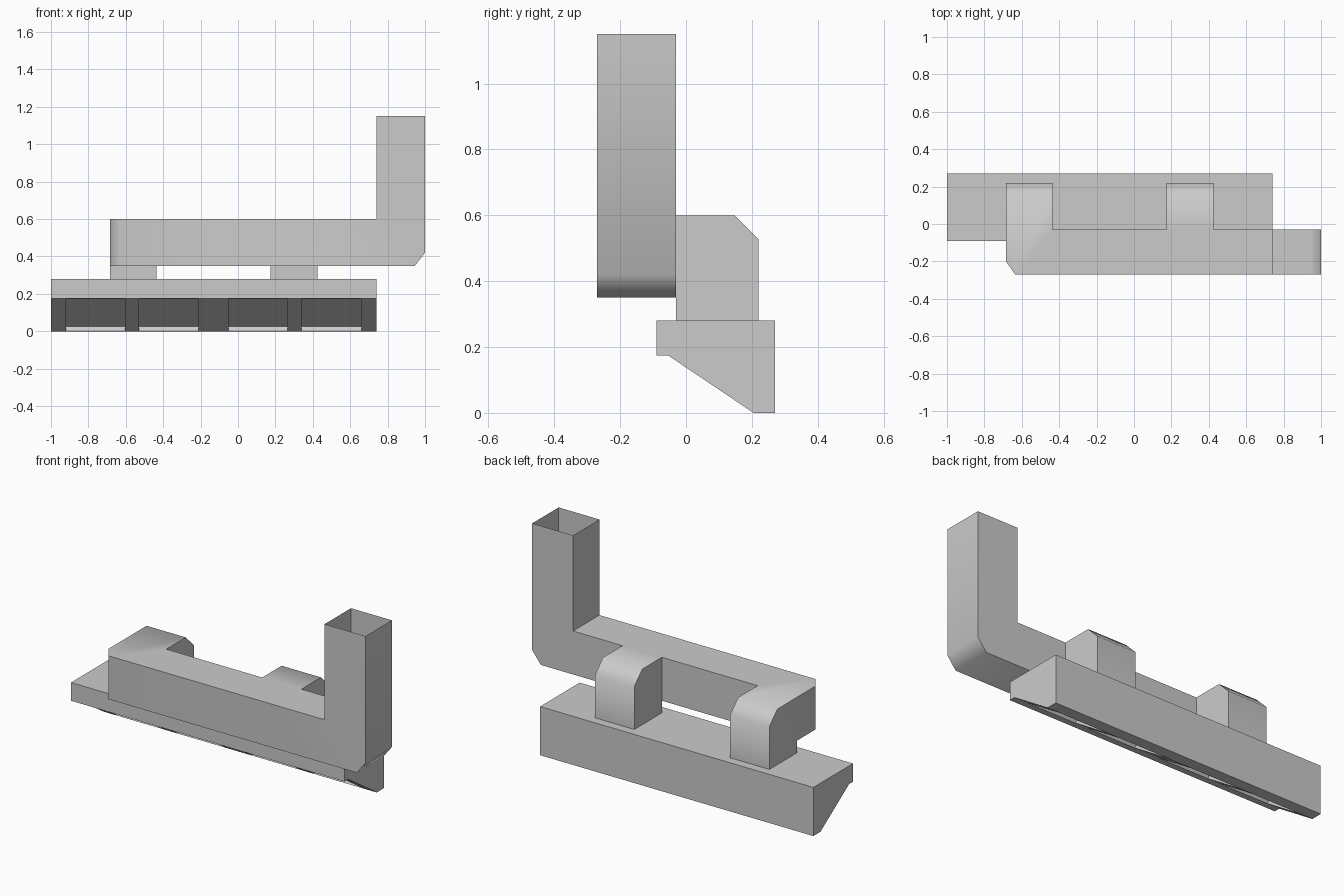
import bpy, bmesh, math
from mathutils import Vector

if "Cube" in bpy.data.objects:
    bpy.data.objects.remove(bpy.data.objects["Cube"])


def prism(name, profile, axis, lo, hi):
    """Extrude a 2D profile along an axis: x uses (y,z), y uses (x,z), z uses (x,y)."""
    def place(p, t):
        q = list(p)
        q.insert("xyz".index(axis), t)
        return q
    bm = bmesh.new()
    face = bm.faces.new([bm.verts.new(place(p, lo)) for p in profile])
    ext = bmesh.ops.extrude_face_region(bm, geom=[face])
    shift = Vector(place((0, 0), hi - lo))
    for v in ext["geom"]:
        if isinstance(v, bmesh.types.BMVert):
            v.co += shift
    bmesh.ops.recalc_face_normals(bm, faces=bm.faces)
    mesh = bpy.data.meshes.new(name)
    bm.to_mesh(mesh)
    bm.free()
    obj = bpy.data.objects.new(name, mesh)
    bpy.context.collection.objects.link(obj)
    return obj


def combine(obj, tool, operation):
    """Apply a boolean and remove the tool object."""
    bpy.ops.object.select_all(action="DESELECT")
    bpy.context.view_layer.objects.active = obj
    obj.select_set(True)
    mod = obj.modifiers.new("combine", "BOOLEAN")
    mod.solver = "EXACT"
    mod.operation = operation
    mod.object = tool
    bpy.ops.object.modifier_apply(modifier=mod.name)
    bpy.data.objects.remove(tool, do_unlink=True)


# Hood body with sloping underside
hood = prism("hood_body", [(-0.09, 0.28), (0.27, 0.28), (0.27, 0), (0.205, 0),
                           (-0.055, 0.175), (-0.09, 0.175)], "x", -1.0, 0.74)

# Four shallow filter recesses in the slope
a, b = Vector((-0.055, 0.175)), Vector((0.205, 0.0))
along = (b - a).normalized()
inward = Vector((-along.y, along.x))
a, b = a + along * 0.003, b - along * 0.003
recess = [a - inward * 0.04, b - inward * 0.04, b + inward * 0.03, a + inward * 0.03]
for x0, x1 in [(-0.92, -0.605), (-0.53, -0.21), (-0.05, 0.265), (0.34, 0.66)]:
    combine(hood, prism("filter_cutter", recess, "x", x0, x1), "DIFFERENCE")

# Horizontal duct with a clipped corner
duct = prism("exhaust_duct", [(-0.685, -0.03), (-0.685, -0.2), (-0.635, -0.27),
                              (0.85, -0.27), (0.85, -0.03)], "z", 0.35, 0.6)

# Riser with a clipped elbow
combine(duct, prism("riser", [(0.74, 0.35), (0.945, 0.35), (1.0, 0.42),
                              (1.0, 1.15), (0.74, 1.15)], "y", -0.27, -0.03), "UNION")

# Two branches dropping onto the hood
branch = [(-0.1, 0.6), (0.147, 0.6), (0.22, 0.527), (0.22, 0.28),
          (-0.03, 0.28), (-0.03, 0.4), (-0.1, 0.4)]
for x0, x1 in [(-0.685, -0.435), (0.175, 0.425)]:
    combine(duct, prism("branch", branch, "x", x0, x1), "UNION")

# Open the riser top and branch feet, tidy flat faces
bm = bmesh.new()
bm.from_mesh(duct.data)
bmesh.ops.remove_doubles(bm, verts=bm.verts, dist=1e-4)
bmesh.ops.dissolve_limit(bm, angle_limit=math.radians(1), verts=bm.verts, edges=bm.edges)
ends = [f for f in bm.faces if all(v.co.z > 1.14 for v in f.verts)
        or all(v.co.z < 0.29 for v in f.verts)]
bmesh.ops.delete(bm, geom=ends, context="FACES")
bm.to_mesh(duct.data)
bm.free()

# Soft shading across the duct chamfers
bpy.ops.object.select_all(action="DESELECT")
bpy.context.view_layer.objects.active = duct
duct.select_set(True)
bpy.ops.object.shade_smooth_by_angle(angle=math.radians(60))
